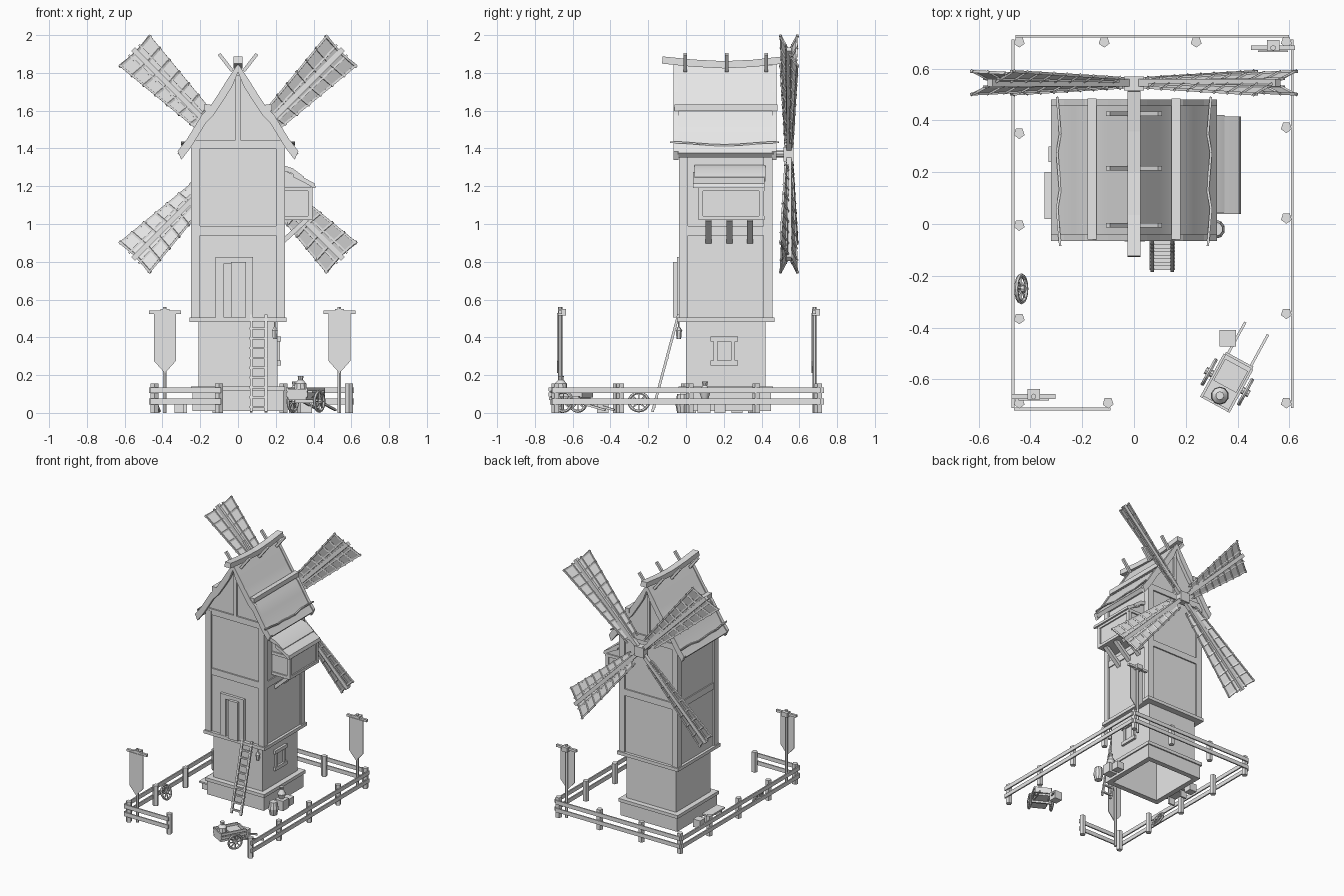
import bpy, bmesh, math
from mathutils import Vector, Matrix

if "Cube" in bpy.data.objects:
    bpy.data.objects.remove(bpy.data.objects["Cube"])

mat = bpy.data.materials.new("plain_grey")
mat.use_nodes = True
mat.diffuse_color = (0.8, 0.8, 0.8, 1)
mat.node_tree.nodes["Principled BSDF"].inputs["Base Color"].default_value = (0.8, 0.8, 0.8, 1)


def finish(name, bm, smooth=False):
    if len(bm.faces) > 1:
        bmesh.ops.recalc_face_normals(bm, faces=bm.faces)
    me = bpy.data.meshes.new(name)
    bm.to_mesh(me)
    bm.free()
    me.materials.append(mat)
    ob = bpy.data.objects.new(name, me)
    bpy.context.collection.objects.link(ob)
    if smooth:
        bpy.ops.object.select_all(action='DESELECT')
        ob.select_set(True)
        bpy.context.view_layer.objects.active = ob
        bpy.ops.object.shade_smooth_by_angle(angle=math.radians(35))
    return ob


def box(name, x0, x1, y0, y1, z0, z1):
    bm = bmesh.new()
    m = Matrix.Translation(((x0 + x1) / 2, (y0 + y1) / 2, (z0 + z1) / 2))
    bmesh.ops.create_cube(bm, size=1, matrix=m @ Matrix.Diagonal((x1 - x0, y1 - y0, z1 - z0, 1)))
    return finish(name, bm)


def bar(name, p, q, w, h):
    p, q = Vector(p), Vector(q)
    d = q - p
    bm = bmesh.new()
    m = Matrix.Translation((p + q) / 2) @ d.to_track_quat('Y', 'Z').to_matrix().to_4x4()
    bmesh.ops.create_cube(bm, size=1, matrix=m @ Matrix.Diagonal((w, d.length, h, 1)))
    return finish(name, bm)


def rod(name, p, q, r, r2=None, sides=8):
    p, q = Vector(p), Vector(q)
    d = q - p
    bm = bmesh.new()
    m = Matrix.Translation((p + q) / 2) @ d.to_track_quat('Z', 'Y').to_matrix().to_4x4()
    bmesh.ops.create_cone(bm, cap_ends=True, segments=sides, radius1=r,
                          radius2=r if r2 is None else r2, depth=d.length, matrix=m)
    return finish(name, bm, sides > 8)


def prism(name, pts, y0, y1, smooth=False):
    bm = bmesh.new()
    f = bm.faces.new([bm.verts.new((x, y0, z)) for x, z in pts])
    r = bmesh.ops.extrude_face_region(bm, geom=[f])
    bmesh.ops.translate(bm, vec=(0, y1 - y0, 0),
                        verts=[v for v in r["geom"] if isinstance(v, bmesh.types.BMVert)])
    return finish(name, bm, smooth)


def lathe(name, c, profile):
    for (r0, z0), (r1, z1) in zip(profile, profile[1:]):
        rod(name, (c[0], c[1], z0), (c[0], c[1], z1), r0, r1, 10)


def wheel(name, c, axis, r):
    c, axis = Vector(c), Vector(axis).normalized()
    q = axis.to_track_quat('Z', 'Y')
    bpy.ops.mesh.primitive_torus_add(major_segments=16, minor_segments=6, major_radius=r - 0.008,
                                     minor_radius=0.008, location=c, rotation=q.to_euler())
    ob = bpy.context.object
    ob.name = name + "_rim"
    ob.data.materials.append(mat)
    rod(name + "_hub", c - axis * 0.016, c + axis * 0.016, 0.014)
    for i in range(8):
        a = i * math.pi / 4
        bar(name + "_spoke", c, c + q @ Vector((math.cos(a), math.sin(a), 0)) * (r - 0.01), 0.007, 0.007)


# Tower: open-bottomed stone foot, base skirt, timber body
YC = 0.21
foot = box("stone_foot", -0.21, 0.21, 0, 0.42, 0.01, 0.49)
bm = bmesh.new()
bm.from_mesh(foot.data)
bmesh.ops.delete(bm, geom=[f for f in bm.faces if f.normal.z < -0.5], context='FACES')
bm.to_mesh(foot.data)
bm.free()


def ring(name, r, t, z0, z1):
    for s in (-1, 1):
        xs, ys = sorted((s * r, s * (r - t))), sorted((YC + s * r, YC + s * (r - t)))
        box(name, xs[0], xs[1], YC - r, YC + r, z0, z1)
        box(name, -r + t, r - t, ys[0], ys[1], z0, z1)


ring("base_skirt", 0.24, 0.04, 0.01, 0.12)
ring("base_skirt_cap", 0.25, 0.045, 0.115, 0.14)
box("body_wall", -0.238, 0.238, YC - 0.236, YC + 0.236, 0.485, 1.42)
ring("body_sill", 0.258, 0.06, 0.48, 0.505)
ring("body_middle_beam", 0.246, 0.03, 0.94, 0.99)
ring("body_top_beam", 0.247, 0.03, 1.40, 1.445)
for sx in (-1, 1):
    for y in (YC - 0.224, YC + 0.224):
        box("corner_post", sx * 0.225 - 0.024, sx * 0.225 + 0.024, y - 0.024, y + 0.024, 0.5, 1.43)

# Gable roof with flared eaves
half = [(0, 1.84), (0.05, 1.765), (0.10, 1.685), (0.15, 1.61), (0.19, 1.57), (0.23, 1.505), (0.27, 1.44), (0.32, 1.375)]


def roof_band(drop, lift, scale=1.0):
    top = [(x * scale, z + lift) for x, z in half]
    low = [(x * scale - (0.02 if x else 0), z + lift - drop) for x, z in half]
    loop = [(-x, z) for x, z in top[:0:-1]] + top
    return loop + low[::-1] + [(-x, z) for x, z in low[1:]]


prism("roof", roof_band(0.022, 0), -0.045, 0.465, True)
for y in (-0.065, 0.455):
    prism("bargeboard", roof_band(0.045, 0.01), y, y + 0.025)
prism("gable_wall", [(-0.238, 1.42), (0.238, 1.42), (0.19, 1.54), (0.14, 1.6), (0, 1.81),
                     (-0.14, 1.6), (-0.19, 1.54)], YC - 0.236, YC + 0.236)
for y in (YC - 0.24, YC + 0.24):
    box("gable_post", -0.012, 0.012, y - 0.008, y + 0.008, 1.44, 1.79)
for s in (-1, 1):
    bar("roof_batten", (s * 0.162, -0.06, 1.615), (s * 0.162, 0.485, 1.615), 0.035, 0.035)
    last = None
    for i in range(9):
        p = (s * (0.285 + 0.006 * (i % 3)), -0.085 + i * 0.072, 1.425 + 0.008 * math.cos(i * math.pi / 4))
        if last:
            bar("eave_rope", last, p, 0.009, 0.009)
        last = p
    for y in (-0.005, 0.215, 0.425):
        bar("crossed_rafter_end", (s * 0.03, y, 1.81), (s * 0.1, y, 1.9), 0.018, 0.018)
ridge = [(-0.125, 1.868), (0.03, 1.852), (0.2, 1.843), (0.36, 1.851), (0.51, 1.868)]
for (a, za), (b, zb) in zip(ridge, ridge[1:]):
    bar("ridge_beam", (0, a, za), (0, b + 0.003, zb), 0.05, 0.038)

# Door with frame, standing on the sill
box("door_left_jamb", -0.12, -0.075, -0.045, -0.02, 0.5, 0.825)
box("door_right_jamb", 0.04, 0.08, -0.045, -0.02, 0.5, 0.825)
box("door_lintel", -0.12, 0.08, -0.047, -0.02, 0.79, 0.825)
box("door", -0.037, 0.042, -0.068, -0.02, 0.505, 0.8)

# Ladder
for x in (0.07, 0.148):
    bar("ladder_rail", (x, -0.178, 0.005), (x, -0.04, 0.52), 0.014, 0.014)
for i in range(10):
    t = (i + 0.6) / 10
    y, z = -0.178 + 0.138 * t, 0.52 * t
    bar("ladder_rung", (0.06, y, z), (0.158, y, z), 0.014, 0.012)

# Side window
box("window_pane", 0.2, 0.213, 0.16, 0.245, 0.27, 0.385)
for z in (0.25, 0.378):
    box("window_ledge", 0.2, 0.228, 0.13, 0.275, z, z + 0.027)
for y in (0.145, 0.238):
    box("window_jamb", 0.2, 0.222, y, y + 0.022, 0.27, 0.385)

# Side loft with curved lean-to roof and brackets
prism("loft", [(0.22, 1.02), (0.385, 1.02), (0.385, 1.2), (0.3, 1.26), (0.22, 1.29)], 0.075, 0.405)
for z in (1.02, 1.175):
    box("loft_rail", 0.23, 0.395, 0.065, 0.415, z, z + 0.022)
for y in (0.065, 0.387):
    box("loft_post", 0.37, 0.394, y, y + 0.026, 1.02, 1.19)
prism("loft_upper_roof", [(0.23, 1.315), (0.29, 1.295), (0.35, 1.25), (0.35, 1.225), (0.28, 1.27), (0.23, 1.285)], 0.045, 0.42, True)
prism("loft_lower_roof", [(0.29, 1.275), (0.36, 1.24), (0.405, 1.215), (0.412, 1.19), (0.4, 1.19), (0.35, 1.22), (0.29, 1.25)], 0.038, 0.415, True)
for y in (0.12, 0.23, 0.34):
    bar("loft_bracket", (0.235, y, 0.905), (0.365, y, 1.025), 0.032, 0.025)

# Sails on a hub: four pitched, tapering blades
HZ, HY = 1.37, 0.545
rod("sail_shaft", (0, 0.4, HZ), (0, 0.57, HZ), 0.018)
box("sail_hub", -0.038, 0.038, HY - 0.03, HY + 0.025, HZ - 0.038, HZ + 0.038)
for i in range(4):
    a = math.pi / 4 + i * math.pi / 2
    c, s = math.cos(a), math.sin(a)

    def P(u, v):
        return Vector((u * c - v * s, HY - 0.4 * v, HZ + u * s + v * c))

    def width(u):
        return 0.045 + 0.065 * (u - 0.12) / 0.66
    bar("sail_spar", P(0, 0), P(0.785, 0), 0.028, 0.028)
    bm = bmesh.new()
    bm.faces.new([bm.verts.new(P(u, k * width(u))) for u, k in ((0.12, -1), (0.78, -1), (0.765, 0), (0.78, 1), (0.12, 1))])
    finish("sail_cloth", bm)
    for k in (-1, -0.35, 0.35, 1):
        bar("sail_rail", P(0.1, k * width(0.1)), P(0.78, k * width(0.78)), 0.011, 0.011)
    for j in range(9):
        u = 0.13 + j * 0.08
        for k in (-1, 1):
            bar("sail_rung", P(u - 0.008, 0), P(u, k * (width(u) + 0.008)), 0.01, 0.012)

# Fence with five-sided posts and double rails
L, R, F, B = -0.443, 0.588, -0.69, 0.703
posts = [(x, B) for x in (L, -0.115, 0.24, R)] + [(L, y) for y in (0.35, -0.005, -0.365, F)]
posts += [(R, y) for y in (0.373, 0.023, -0.345, F)] + [(-0.1, F)]
for x, y in posts:
    rod("fence_post", (x, y, 0), (x, y, 0.155), 0.022, sides=5)
for z in (0.06, 0.12):
    for p, q in (((L - 0.024, F - 0.02), (L - 0.024, B + 0.01)), ((R + 0.022, F - 0.02), (R + 0.022, B + 0.01)),
                 ((L - 0.015, B + 0.022), (R + 0.01, B + 0.022)), ((L - 0.02, F - 0.024), (-0.09, F - 0.024))):
        bar("fence_rail", (*p, z), (*q, z), 0.01, 0.03)

# Banners
for x, y in ((-0.387, -0.666), (0.537, 0.68)):
    rod("banner_pole", (x, y, 0), (x, y, 0.56), 0.011, sides=6)
    bar("banner_crossbar", (x - 0.085, y, 0.533), (x + 0.085, y, 0.533), 0.018, 0.018)
    box("banner_clamp", x - 0.024, x + 0.024, y - 0.012, y + 0.03, 0.515, 0.55)
    prism("banner_cloth", [(x - 0.058, 0.53), (x + 0.058, 0.53), (x + 0.058, 0.275), (x, 0.21), (x - 0.058, 0.275)],
          y - 0.016, y - 0.01)

# Hand cart with load
C, D, W = Vector((0.36, -0.61, 0)), Vector((0.48, 0.877, 0)), Vector((0.877, -0.48, 0))


def K(d, w, z):
    return C + D * d + W * w + Vector((0, 0, z))


bar("cart_floor", K(-0.1, 0, 0.075), K(0.09, 0, 0.075), 0.11, 0.014)
for s in (-1, 1):
    wheel("cart_wheel", K(0, s * 0.08, 0.06), W, 0.06)
    for z in (0.098, 0.125):
        bar("cart_side", K(-0.1, s * 0.06, z), K(0.09, s * 0.06, z), 0.01, 0.02)
    bar("cart_shaft", K(0, s * 0.05, 0.075), K(0.235, s * 0.05, 0.015), 0.01, 0.012)
    bar("cart_end", K(s * 0.095, -0.06, 0.105), K(s * 0.095, 0.06, 0.105), 0.01, 0.045)
bar("cart_axle", K(0, -0.08, 0.06), K(0, 0.08, 0.06), 0.014, 0.014)
sack = K(-0.06, 0, 0)
lathe("cart_jar", sack, [(0.024, 0.08), (0.035, 0.12), (0.032, 0.155), (0.014, 0.175), (0.016, 0.195)])
bar("cart_load", K(-0.02, 0, 0.1), K(0.075, 0, 0.1), 0.1, 0.04)

# Yard clutter
wheel("spare_wheel", (-0.435, -0.25, 0.058), (1, 0, 0.4), 0.06)
box("cart_crate", 0.33, 0.393, -0.472, -0.41, 0, 0.063)
lathe("barrel", (0.315, -0.02, 0), [(0.027, 0), (0.037, 0.05), (0.027, 0.1)])
box("large_crate", 0.27, 0.34, 0.06, 0.13, 0, 0.075)
box("small_crate", 0.27, 0.33, 0.15, 0.21, 0, 0.055)
lathe("pot", (0.3, 0.1, 0), [(0.018, 0.075), (0.03, 0.11), (0.012, 0.145), (0.016, 0.165)])
box("bench_seat", -0.345, -0.275, 0.02, 0.2, 0.052, 0.064)
for y in (0.04, 0.17):
    box("bench_leg", -0.335, -0.285, y, y + 0.014, 0, 0.054)
box("bench_crate", -0.33, -0.27, 0.24, 0.3, 0, 0.06)
rod("lantern_hook", (0.195, -0.038, 0.445), (0.195, -0.038, 0.485), 0.004, sides=5)
rod("lantern_cap", (0.195, -0.038, 0.435), (0.195, -0.038, 0.455), 0.02, 0.006, 6)
rod("lantern", (0.195, -0.038, 0.39), (0.195, -0.038, 0.435), 0.012, 0.016, 6)
